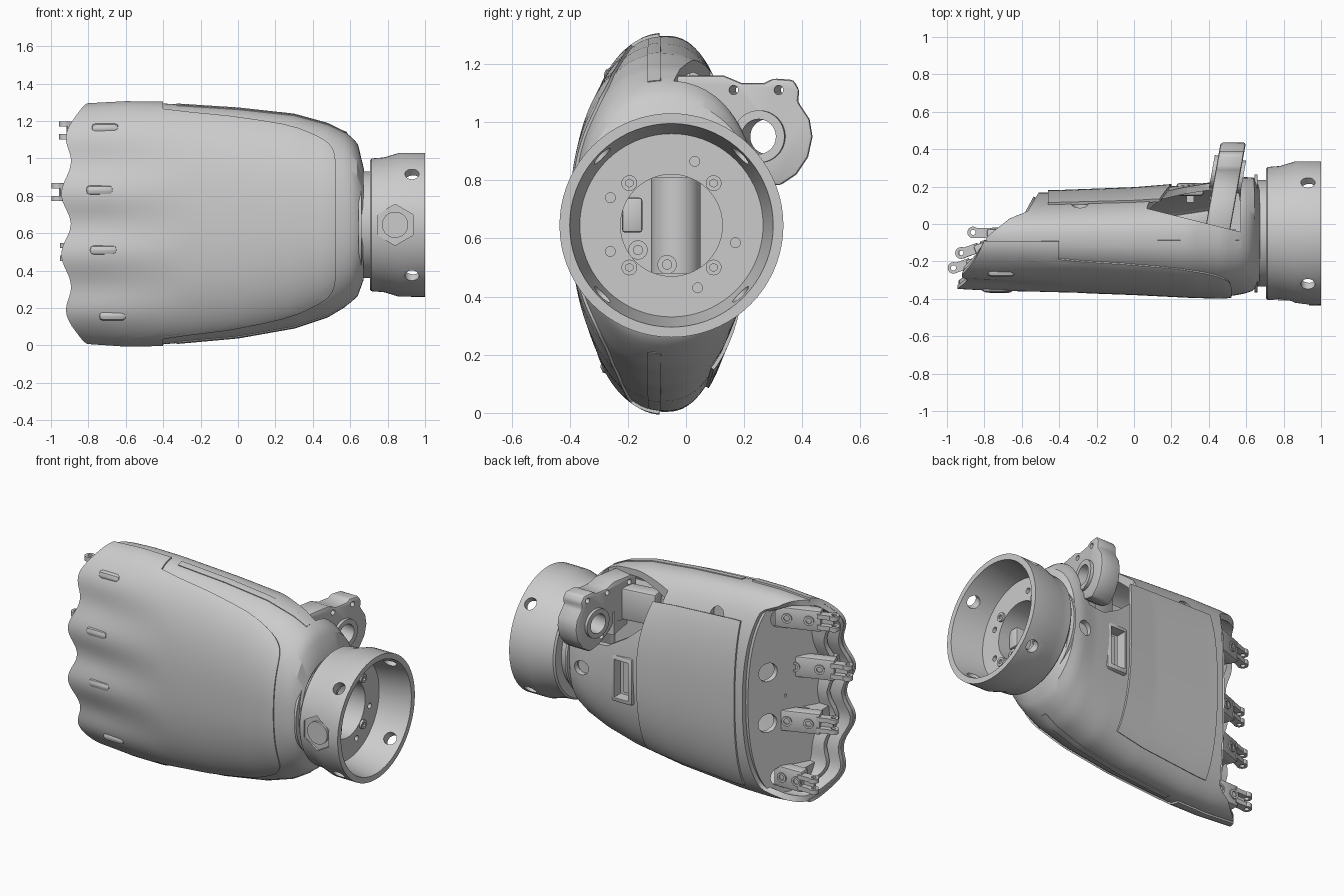
import bpy, bmesh, math
from math import sin, cos, pi, radians
from mathutils import Vector, Matrix

if "Cube" in bpy.data.objects:
    bpy.data.objects.remove(bpy.data.objects["Cube"])

# hull stations: x, z top, z bottom, y back, y palm
ST = [(-1.0, 1.27, .03, -.325, .14), (-.82, 1.285, .018, -.335, .15), (-.6, 1.297, .003, -.345, .165),
      (-.4, 1.294, .006, -.355, .17), (0, 1.268, .042, -.37, .185), (.3, 1.235, .095, -.385, .21),
      (.48, 1.185, .155, -.39, .23), (.58, 1.135, .215, -.375, .25), (.64, 1.07, .27, -.355, .25),
      (.655, .96, .34, -.33, .22)]
EDGE = [(-.36, -.915), (-.3, -.91), (-.06, -.78), (.03, -.66), (.06, -.57), (.17, -.5), (.3, -.49)]
YM, CY, CZ, EXP = -.07, -.05, .645, 2.3
FINGERS = [(.15, -.86, -.045), (.5, -.92, -.155), (.82, -.965, -.235), (1.15, -.925, -.155)]


def lerp(tab, x):
    if x <= tab[0][0]:
        return tab[0][1:]
    for a, b in zip(tab, tab[1:]):
        if x <= b[0]:
            t = (x - a[0]) / (b[0] - a[0])
            return [p + (q - p) * t for p, q in zip(a[1:], b[1:])]
    return tab[-1][1:]


def wave(z):
    return cos(2 * pi * (z - .15) / .333)


def power(v, e):
    return math.copysign(abs(v) ** e, v)


def hull(x, th, off=0):
    """Point on the hand surface at length x and angle th (0 = palm side)."""
    zt, zb, yb, yf = lerp(ST, x)
    c, s, h = power(cos(th), 2 / EXP), power(sin(th), 2 / EXP), (zt - zb) / 2
    w = (yf - YM) if c > 0 else (YM - yb)
    y, z = YM + w * c, (zt + zb) / 2 + h * s
    if c < 0:
        y += .014 * wave(z) * c * min(1, max(0, (-.25 - x) / .5))
    n = Vector((power(c, EXP - 1) / w, power(s, EXP - 1) / h)).normalized() * off
    return Vector((x, y + n.x, z + n.y))


def hull_y(x, z, back=False):
    """Surface y at a given x and z."""
    zt, zb = lerp(ST, x)[:2]
    v = (z - (zt + zb) / 2) / ((zt - zb) / 2)
    th = math.asin(power(v, EXP / 2))
    return hull(x, pi - th if back else th).y


def start(th):
    """Slanted, scalloped finger-side edge."""
    p = hull(-.75, th)
    return lerp(EDGE, p.y)[0] - .025 * wave(p.z) * max(0, -cos(th))


def from_bm(name, bm):
    bmesh.ops.recalc_face_normals(bm, faces=bm.faces)
    me = bpy.data.meshes.new(name)
    bm.to_mesh(me)
    bm.free()
    ob = bpy.data.objects.new(name, me)
    bpy.context.collection.objects.link(ob)
    return ob


def grid(name, rows, wrap_row=False, wrap_col=False, thick=0):
    bm = bmesh.new()
    v = [[bm.verts.new(p) for p in r] for r in rows]
    n, m = len(v), len(v[0])
    for i in range(n if wrap_col else n - 1):
        for j in range(m if wrap_row else m - 1):
            a, b = (i + 1) % n, (j + 1) % m
            bm.faces.new((v[i][j], v[i][b], v[a][b], v[a][j]))
    ob = from_bm(name, bm)
    if thick:
        apply(ob, 'SOLIDIFY', thickness=thick, offset=0)
    return ob


def apply(ob, kind, **settings):
    mod = ob.modifiers.new("m", kind)
    for k, v in settings.items():
        setattr(mod, k, v)
    bpy.context.view_layer.objects.active = ob
    bpy.ops.object.modifier_apply(modifier=mod.name)
    return ob


def cut(ob, *cutters):
    for c in cutters:
        apply(ob, 'BOOLEAN', operation='DIFFERENCE', solver='EXACT', object=c)
        bpy.data.objects.remove(c)


def bevel(ob, w):
    return apply(ob, 'BEVEL', width=w, segments=2, limit_method='ANGLE')


def patch(name, t0, t1, x0, x1, off, thick, n=40, m=36):
    rows = []
    for i in range(n + 1):
        th = radians(t0 + (t1 - t0) * i / n)
        a, b = x0(th), x1(th)
        rows.append([hull(a + (b - a) * j / m, th, off) for j in range(m + 1)])
    return grid(name, rows, thick=thick)


def lathe(name, prof, seg=72):
    rows = [[(x, CY + r * cos(2 * pi * k / seg), CZ + r * sin(2 * pi * k / seg))
             for k in range(seg)] for x, r in prof]
    return grid(name, rows, True, True)


def cyl(name, c, r, depth, d, seg=24):
    bm = bmesh.new()
    M = Matrix.Translation(c) @ Vector(d).to_track_quat('Z', 'Y').to_matrix().to_4x4()
    bmesh.ops.create_cone(bm, cap_ends=True, segments=seg, radius1=r, radius2=r, depth=depth, matrix=M)
    return from_bm(name, bm)


def box(name, c, size, rz=0):
    bm = bmesh.new()
    bmesh.ops.create_cube(bm, size=1, matrix=Matrix.Translation(c) @ Matrix.Rotation(rz, 4, 'Z')
                          @ Matrix.Diagonal((*size, 1)))
    return from_bm(name, bm)


def prism(name, bottom, top):
    bm = bmesh.new()
    a, b = [bm.verts.new(p) for p in bottom], [bm.verts.new(p) for p in top]
    bm.faces.new(a)
    bm.faces.new(b)
    for i in range(len(a)):
        k = (i + 1) % len(a)
        bm.faces.new((a[i], a[k], b[k], b[i]))
    return from_bm(name, bm)


# hollow hand shell, with thumb opening, window and screw wells
N, M = 96, 44
rows = [[hull(start(2 * pi * k / N) + (.655 - start(2 * pi * k / N)) * (j / M) ** .9, 2 * pi * k / N, -.018)
         for k in range(N)] for j in range(M + 1)]
shell = grid("hand_shell", rows, True, thick=.036)
pocket = [(.02, 1.4), (.08, 1.12), (.15, .97), (.28, .86), (.4, .79), (.52, .79), (.57, .86), (.57, 1.4)]
cut(shell, prism("pocket", [(x, .1 - .25 * max(0, x), z) for x, z in pocket], [(x, .6, z) for x, z in pocket]),
    box("window", (.3, .2, .6), (.1, .2, .24)))
for x, z in [(-.29, 1.13), (-.29, .17), (.56, .62)]:
    y = hull_y(x, z)
    cut(shell, cyl("well", (x, y + .03, z), .045, .14, (0, 1, 0)))
    cyl("screw_well_floor", (x, y - .045, z), .045, .02, (0, 1, 0))

# back cover, palm plate, side strips
patch("back_cover", 93, 267, lambda t: start(t) - .006,
      lambda t: .52 - .92 * min(1, (abs(t - pi) / (pi / 2) / .76) ** 10), .0, .02, 80, 40)
patch("palm_plate", -58, 46, lambda t: -.46, lambda t: .2 - .12 * max(0, sin(t)) ** 2, .003, .018)
for s in (1, -1):
    patch("side_strip", 92 * s, 99 * s, lambda t: -.33, lambda t: .57, 0, .01, 4, 30)

# window frame and inner mechanism
frame = bevel(box("window_frame", (.3, .185, .6), (.15, .07, .3)), .02)
cut(frame, box("hole", (.3, .2, .6), (.1, .3, .24)))
box("window_slide", (.3, .14, .6), (.04, .05, .2))
box("inner_chassis", (.12, -.1, .65), (.85, .14, .8))
bevel(box("thumb_carrier", (.3, .01, 1.0), (.22, .1, .2), .15), .015)

# raised finger ridges on the back
for (z, _, _), x in zip(FINGERS, (-.67, -.72, -.74, -.71)):
    z += .01
    bevel(box("back_ridge", (x, hull_y(x, z, True) + .004, z), (.15, .05, .055)), .024)

# sloping knuckle wall with oval tendon openings, and recess floor
rows = []
for r in (1, .8, .6, .4, .2, .02):
    row = []
    for k in range(64):
        p = hull(-.6, 2 * pi * k / 64, -.025)
        y, z = YM + (p.y - YM) * r, .65 + (p.z - .65) * r
        row.append((-.6 + .55 * y, y, z))
    rows.append(row)
wall = grid("knuckle_wall", rows, True, thick=.03)
for z, _, _ in FINGERS:
    y = .04 - .3 * (z - .65) ** 2
    cut(wall, cyl("oval", (-.6 + .55 * y, y, z), .058, .3, (1, -.3, 0)))
patch("recess_floor", 110, 250, lambda t: start(t) + .07, lambda t: -.6, -.07, .03, 40, 10)

# finger brackets: arm, foot, screws and hinge fork
for z, hx, hy in FINGERS:
    h = Vector((hx, hy, z))
    a = Vector((-.6, min(hy + .13, -.04), z))
    d = (a - h).normalized()
    n = Vector((-d.y, d.x, 0))
    L, ang = (a - h).length, math.atan2(d.y, d.x)
    bevel(box("finger_arm", h + d * (L / 2 + .04) - n * .02, (L - .07, .07, .13), ang), .008)
    low = hull_y(-.72, z, True) + .05
    top = hy - .01
    box("finger_foot", ((hx + .1 - .6) / 2, (top + low) / 2, z), (-.6 - hx - .1, abs(top - low) + .01, .12))
    for t in (.42, .8):
        p = h + d * (L * t) + n * .015
        ring = cyl("arm_screw", p, .03, .016, n)
        cut(ring, cyl("hole", p + n * .01, .017, .02, n))
    for s in (-1, 1):
        o = Vector((0, 0, s * .034))
        lug = cyl("hinge_lug", h + o, .031, .028, (0, 0, 1))
        cut(lug, cyl("hole", h + o, .014, .1, (0, 0, 1)))
        box("hinge_web", h + o + d * .055, (.08, .045, .028), ang)
    box("hinge_bridge", h + d * .05 - n * .02, (.09, .02, .09), ang)

# thumb mount: tilted plate with bearing hole
out = [(-.05, 1.16), (.13, 1.16), (.19, 1.135), (.27, 1.135), (.3, 1.15), (.37, 1.145), (.39, 1.11), (.385, 1.07),
       (.425, 1.01), (.435, .95), (.42, .88), (.38, .82), (.32, .78), (.25, .8), (.19, .84), (.13, .9), (-.05, .88)]
mount = prism("thumb_mount", [(.385 + .18 * y, y, z) for y, z in out],
              [(.52 + .18 * y, y, z) for y, z in out])
bevel(mount, .012)
ax = Vector((1, -.18, 0)).normalized()
tc = Vector((.5, .265, .95))
rim = cyl("thumb_bearing", tc, .09, .17, ax, 40)
for ob in (mount, rim):
    cut(ob, cyl("hole", tc, .06, .4, ax, 40))
for y, z in [(.175, 1.11), (.33, 1.11), (0, 1.12), (.22, .85)]:
    cut(mount, cyl("hole", (.455 + .18 * y, y, z), .016, .4, ax, 16))
box("thumb_foot", (.5, .05, .9), (.16, .22, .14), .17)

# wrist: flange, neck and cup turned in one profile
cup = lathe("wrist_cup", [(.53, .175), (.53, .2), (.645, .2), (.645, .315), (.66, .315), (.66, .285), (.705, .285),
                          (.705, .345), (.715, .355), (.78, .36), (.86, .384), (1, .385), (1, .35),
                          (.8, .315), (.8, .175)])
for sy in (-1, 1):
    for sz in (-1, 1):
        cut(cup, cyl("hole", (.93, CY + sy * .27, CZ + sz * .27), .038, .3, (0, sy, sz)))
        p = (.805, CY + sy * .145, CZ + sz * .145)
        screw = cyl("wrist_screw", p, .027, .02, (1, 0, 0))
        cut(screw, cyl("hole", (.82, p[1], p[2]), .014, .03, (1, 0, 0), 6))
for y, z in [(.03, .865), (-.26, .74), (-.26, .555), (.17, .585), (.04, .43)]:
    cut(cup, cyl("hole", (.8, y, z), .017, .06, (1, 0, 0), 16))
cut(cup, cyl("hex", (.84, -.46, CZ), .11, .13, (0, 1, 0), 6))
cyl("wrist_nut", (.84, -.4, CZ), .07, .02, (0, 1, 0), 32)

# parts inside the wrist tunnel
cyl("tunnel_floor", (.535, CY, CZ), .19, .02, (1, 0, 0), 48)
cyl("wrist_motor", (.6, -.035, CZ), .085, .33, (0, 0, 1), 40)
bevel(box("cable_clamp", (.66, -.185, .68), (.14, .07, .12)), .01)
for y, z in [(-.065, .51), (-.165, .56)]:
    lug = cyl("tunnel_lug", (.7, y, z), .033, .1, (1, 0, 0))
    cut(lug, cyl("hole", (.74, y, z), .016, .08, (1, 0, 0), 16))

# smooth shading with sharp edges kept
bpy.ops.object.select_all(action='SELECT')
bpy.ops.object.shade_smooth_by_angle(angle=radians(32))
